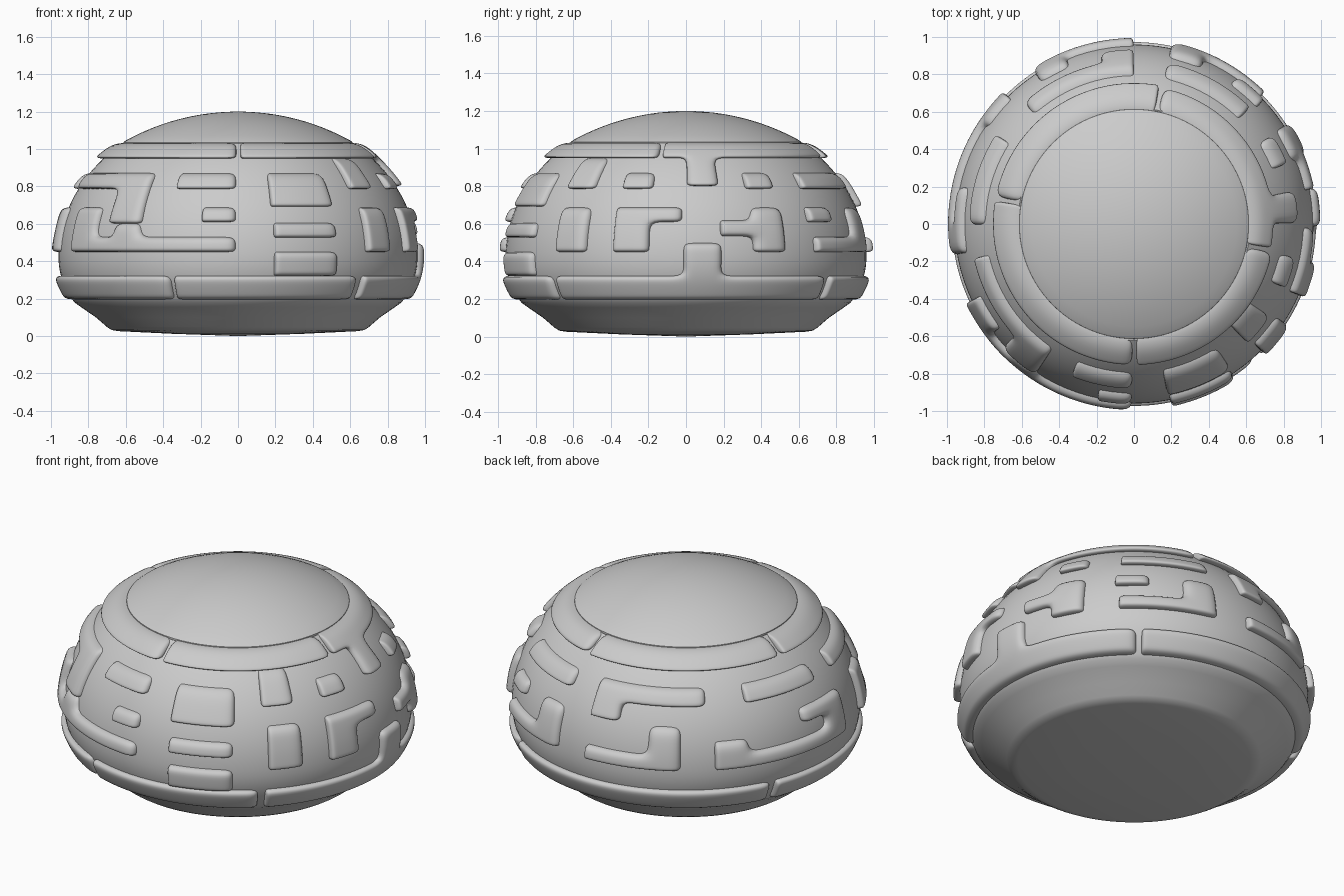
import bpy, bmesh, math

if "Cube" in bpy.data.objects:
    bpy.data.objects.remove(bpy.data.objects["Cube"])

# Angles are degrees around z: 0 = front (-y), 90 = right (+x), 180 = back
SEG = 96


def body_radius(z):
    b = 0.80 if z > 0.42 else 0.587
    return 0.96 * math.sqrt(max(0.0, 1 - ((z - 0.42) / b) ** 2))


def point(r, deg, z):
    a = math.radians(deg)
    return (r * math.sin(a), -r * math.cos(a), z)


def finish(name, bm):
    bmesh.ops.recalc_face_normals(bm, faces=bm.faces)
    me = bpy.data.meshes.new(name)
    bm.to_mesh(me)
    bm.free()
    ob = bpy.data.objects.new(name, me)
    bpy.context.collection.objects.link(ob)
    for p in me.polygons:
        p.use_smooth = True
    return ob


def lathe(name, profile, sharp=35):
    bm = bmesh.new()
    vs = [bm.verts.new((r, 0, z)) for r, z in profile]
    es = [bm.edges.new(e) for e in zip(vs, vs[1:])]
    bmesh.ops.spin(bm, geom=vs + es, cent=(0, 0, 0), axis=(0, 0, 1),
                   angle=math.tau, steps=SEG, use_duplicate=False)
    bmesh.ops.remove_doubles(bm, verts=bm.verts, dist=1e-4)
    ob = finish(name, bm)
    bpy.ops.object.select_all(action='DESELECT')
    ob.select_set(True)
    bpy.context.view_layer.objects.active = ob
    bpy.ops.object.shade_smooth_by_angle(angle=math.radians(sharp))
    return ob


def cuts(values, support, step):
    """Grid lines: every edge, a support line beside it, and regular filling."""
    lines = sorted(set(values))
    for v in list(lines):
        for c in (v - support, v + support):
            if lines[0] < c < lines[-1] and all(abs(c - l) > support * 0.6 for l in lines):
                lines.append(c)
    lines.sort()
    out = [lines[0]]
    for a, b in zip(lines, lines[1:]):
        n = max(1, math.ceil((b - a) / step))
        out += [a + (b - a) * i / n for i in range(1, n + 1)]
    return out


def pad(name, *rects, height=0.038):
    """Rounded raised pad from a union of (angle0, angle1, z0, z1) patches."""
    A = cuts([v for r in rects for v in r[:2]], 1.7, 6.0)
    Z = cuts([v for r in rects for v in r[2:]], 0.027, 0.08)
    bm = bmesh.new()
    cache = {}

    def vert(i, j, top):
        if (i, j, top) not in cache:
            r = body_radius(Z[j]) + (height if top else -0.05)
            cache[i, j, top] = bm.verts.new(point(r, A[i], Z[j]))
        return cache[i, j, top]

    def inside(i, j):
        if not (0 <= i < len(A) - 1 and 0 <= j < len(Z) - 1):
            return False
        a, z = (A[i] + A[i + 1]) / 2, (Z[j] + Z[j + 1]) / 2
        return any(r[0] < a < r[1] and r[2] < z < r[3] for r in rects)

    for i in range(len(A) - 1):
        for j in range(len(Z) - 1):
            if not inside(i, j):
                continue
            ring = [(i, j), (i + 1, j), (i + 1, j + 1), (i, j + 1)]
            for top in (True, False):
                bm.faces.new([vert(*c, top) for c in ring])
            for k, n in enumerate([(i, j - 1), (i + 1, j), (i, j + 1), (i - 1, j)]):
                if not inside(*n):
                    p, q = ring[k], ring[(k + 1) % 4]
                    bm.faces.new([vert(*p, True), vert(*q, True),
                                  vert(*q, False), vert(*p, False)])
    ob = finish(name, bm)
    ob.modifiers.new("round", 'SUBSURF').levels = 2
    ob.modifiers["round"].render_levels = 2


# Body shell with chamfered foot
shell = [(0, 0.0), (0.35, 0.012), (0.64, 0.026), (0.675, 0.032), (0.70, 0.048),
         (0.76, 0.10), (0.84, 0.155), (0.875, 0.18)]
shell += [(body_radius(z), z) for z in [0.2 + 0.83 * i / 24 for i in range(25)]]
shell += [(0.60, 1.02), (0, 1.02)]
lathe("body", shell)

# Domed lid
R = 1.243
dome = [(0.60 * i / 12, 1.2 - R + math.sqrt(R * R - (0.60 * i / 12) ** 2)) for i in range(13)]
lathe("lid", dome + [(0.613, 1.036), (0.615, 1.01), (0, 1.01)])

# Collar around the lid
T0, T1 = 0.948, 1.034
pad("collar_front_right", (1, 78.5, T0, T1), height=0.05)
pad("collar_right", (80, 168, T0, T1), (90, 102, 0.80, T1), height=0.045)
pad("collar_back", (169.5, 259, T0, T1), height=0.05)
pad("collar_front_left", (260.5, 359.5, T0, T1), height=0.05)

# Upper row of pads
U0, U1 = 0.785, 0.873
pad("upper_hook_left", (-78, -33, U0, U1), (-47, -33, 0.60, U1))
pad("upper_bar_front", (-22.5, -0.5, U0, U1))
pad("upper_block_front", (11, 34, 0.69, U1))
pad("upper_block_right", (43.5, 56, U0, 0.953))
for n, a in (("a", 67), ("b", 111.5)):
    pad("upper_button_" + n, (a, a + 11.5, U0, U1))
pad("upper_bar_back_right", (135, 168.5, U0, U1))
pad("upper_hook_back", (180, 222.5, U0, U1), (180, 191.5, 0.69, U1))
pad("upper_bar_left", (237, 270.5, U0, U1))

# Middle row of pads
M0, M1, M2, M3 = 0.448, 0.532, 0.608, 0.69
pad("middle_button_front", (-12, -0.5, M2, M3))
pad("middle_bar_front", (11.5, 33.5, 0.525, M2))
pad("middle_block_right", (45, 57, M0, M3))
pad("middle_hook_right", (66.5, 89, M2, M3), (66.5, 78.5, M0, M3))
pad("middle_step_right", (101, 123.5, M1, M3 - 0.07), (111.5, 123.5, M0, M3))
pad("middle_button_back", (133.5, 145.5, M2, M3))
pad("middle_hook_back_right", (135, 168.5, M0, M1), (156.5, 168.5, M0, M3))
pad("middle_hook_back_left", (180, 213.5, M0, M1), (202, 213.5, M0, M3))
pad("middle_curl_left", (224.5, 280, M0, M1), (224.5, 236.5, M0, M2),
    (268.5, 280, M0, M3), (257.5, 280, M2, M3))
pad("middle_hook_front_left", (-65, -0.5, M0, M1), (-65, -52, M0, M3),
    (-44, -33, M0, M2))

# Lower belt
B0, B1 = 0.195, 0.325
pad("belt_front", (-21, 42, B0, B1))
pad("belt_bump_front", (11.5, 33.5, 0.32, 0.453))
pad("belt_right", (44, 141, B0, B1), (89, 101.5, B0, 0.50))
pad("belt_back", (142.5, 244.5, B0, B1))
pad("belt_left", (246, 338, B0, B1))
